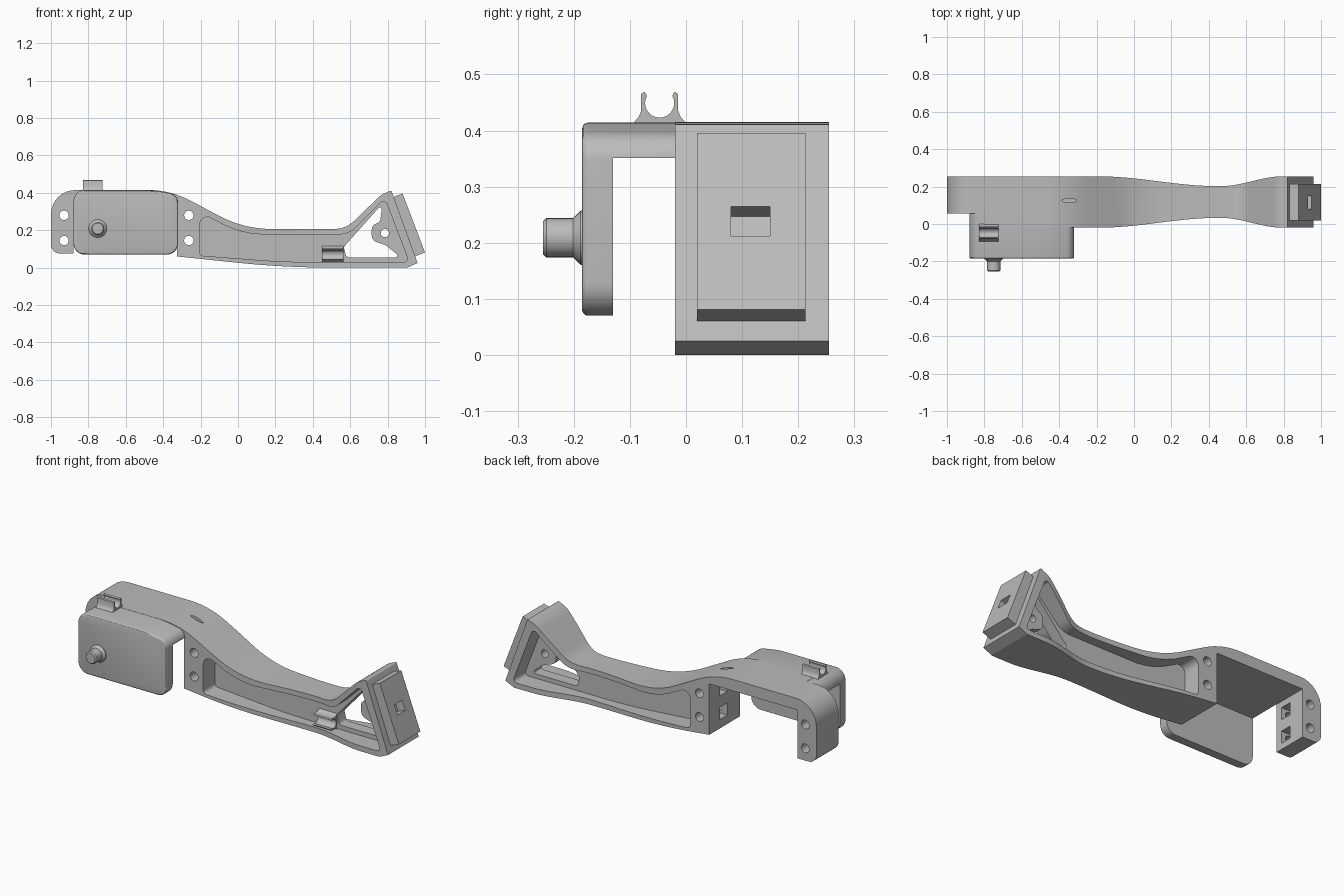
import bpy, bmesh, math
from mathutils import Vector

cube = bpy.data.objects.get("Cube")
if cube:
    bpy.data.objects.remove(cube, do_unlink=True)

grey = bpy.data.materials.new("plain grey")
grey.use_nodes = True
GREY = (0.5, 0.5, 0.5, 1)
grey.diffuse_color = GREY
for node in grey.node_tree.nodes:
    if node.type == 'BSDF_PRINCIPLED':
        node.inputs["Base Color"].default_value = GREY


def rounded(corners, steps=8):
    """Outline with an arc of the given radius at each (a, b, radius) corner."""
    out = []
    for i, (a, b, r) in enumerate(corners):
        p = Vector((a, b))
        to_prev = Vector(corners[i - 1][:2]) - p
        to_next = Vector(corners[(i + 1) % len(corners)][:2]) - p
        half = to_prev.angle(to_next) / 2
        if r <= 0 or half > 1.565:
            out.append(p)
            continue
        t = min(r / math.tan(half), 0.47 * min(to_prev.length, to_next.length))
        r = t * math.tan(half)
        d0, d1 = to_prev.normalized(), to_next.normalized()
        centre = p + (d0 + d1).normalized() * (r / math.sin(half))
        start, end = p + d0 * t - centre, p + d1 * t - centre
        sweep = start.angle(end)
        for k in range(steps + 1):
            f = k / steps
            out.append(centre + (start * math.sin((1 - f) * sweep)
                                 + end * math.sin(f * sweep)) / math.sin(sweep))
    return out


def circle(a, b, r, n=24):
    return [(a + r * math.cos(2 * math.pi * k / n),
             b + r * math.sin(2 * math.pi * k / n)) for k in range(n)]


def rect(a0, a1, b0, b1):
    return [(a0, b0), (a1, b0), (a1, b1), (a0, b1)]


def add_object(name, bm):
    bmesh.ops.recalc_face_normals(bm, faces=bm.faces)
    mesh = bpy.data.meshes.new(name)
    bm.to_mesh(mesh)
    bm.free()
    obj = bpy.data.objects.new(name, mesh)
    bpy.context.collection.objects.link(obj)
    return obj


def prism(name, outline, axis, lo, hi, front_bevel=0):
    """Extrude an outline along one axis from lo to hi."""
    place = {'x': lambda a, b: (lo, a, b),
             'y': lambda a, b: (a, lo, b),
             'z': lambda a, b: (a, b, lo)}[axis]
    bm = bmesh.new()
    face = bm.faces.new([bm.verts.new(place(*p)) for p in outline])
    rim = list(face.edges)
    grown = bmesh.ops.extrude_face_region(bm, geom=[face], use_keep_orig=True)["geom"]
    step = Vector([hi - lo if c == axis else 0 for c in 'xyz'])
    bmesh.ops.translate(bm, vec=step, verts=[g for g in grown if isinstance(g, bmesh.types.BMVert)])
    bmesh.ops.recalc_face_normals(bm, faces=bm.faces)
    if front_bevel:
        bmesh.ops.bevel(bm, geom=rim, offset=front_bevel, segments=3,
                        profile=0.5, affect='EDGES')
    return add_object(name, bm)


def combine(obj, tool, operation='DIFFERENCE'):
    mod = obj.modifiers.new("shape", 'BOOLEAN')
    mod.operation, mod.solver, mod.object = operation, 'EXACT', tool
    bpy.context.view_layer.objects.active = obj
    bpy.ops.object.modifier_apply(modifier=mod.name)
    bpy.data.objects.remove(tool, do_unlink=True)


def cut(obj, outline, axis, lo, hi):
    combine(obj, prism("cutter", outline, axis, lo, hi))


# Arm body: side silhouette crossed with the waisted plan
silhouette = rounded([
    (-1, 0.415, 0.13), (-0.36, 0.415, 0.48), (0.03, 0.207, 0.6),
    (0.577, 0.207, 0.15), (0.765, 0.39, 0.15), (0.82, 0.413, 0.006),
    (0.96, 0.025, 0), (0.905, 0, 0.03), (0.25, 0, 5), (-0.325, 0.06, 0),
    (-0.325, 0.35, 0), (-0.88, 0.35, 0), (-0.88, 0.075, 0), (-1, 0.075, 0.05)])
arm_body = prism("arm_body", silhouette, 'y', -0.4, 0.4)

MID = 0.1175


def half_width(x):
    f = (x - 0.46) / (0.66 if x < 0.46 else 0.34)
    return 0.111 - 0.0265 * math.cos(math.pi * max(-1, min(1, f)))


xs = [-0.2 + k / 40 for k in range(41)] + [1.1]
plan = [(-1.1, MID + 0.1375)] + [(x, MID + half_width(x)) for x in xs]
plan += [(x, MID - half_width(x)) for x in reversed(xs)]
plan += [(-0.8, MID - 0.1375), (-0.8, 0.055), (-1.1, 0.055)]
combine(arm_body, prism("plan", plan, 'z', -0.2, 0.7), 'INTERSECT')

# Pockets on both sides leave a thin central web
pocket = rounded([
    (-0.205, 0.065, 0.02), (-0.205, 0.297, 0.04), (0.02, 0.178, 0.6),
    (0.592, 0.178, 0.12), (0.785, 0.37, 0.02), (0.915, 0.03, 0.02), (0.25, 0.03, 4)])
WEB_FRONT, WEB_BACK = 0.085, 0.15
cut(arm_body, pocket, 'y', -0.3, WEB_FRONT)
cut(arm_body, pocket, 'y', WEB_BACK, 0.5)

# Triangular window around the drilled boss
window = rounded([
    (0.565, 0.11, 0.02), (0.58, 0.055, 0.02), (0.87, 0.055, 0.01),
    (0.79, 0.12, 0.04), (0.715, 0.145, 0.04), (0.715, 0.225, 0.04),
    (0.76, 0.245, 0.03), (0.772, 0.342, 0.01)])
cut(arm_body, window, 'y', -0.3, 0.5)
cut(arm_body, circle(0.785, 0.185, 0.022), 'y', -0.3, 0.5)

# Bolt holes with nut traps opening into the gap
for z in (0.28, 0.145):
    for x, x0, x1 in ((-0.93, -0.965, -0.86), (-0.263, -0.345, -0.23)):
        cut(arm_body, circle(x, z, 0.025), 'y', -0.3, 0.5)
        cut(arm_body, rect(x0, x1, z - 0.035, z + 0.035), 'y', 0.092, 0.157)

# Small lens-shaped slot on the top
slot = [(-0.346 + 0.04 * math.cos(a), 0.125 + 0.01 * math.sin(a))
        for a in (2 * math.pi * k / 16 for k in range(16))]
cut(arm_body, slot, 'z', 0.36, 0.5)

# Front cover: rounded plate joined to the top
cover = rounded([
    (-0.88, 0.07, 0.06), (-0.88, 0.414, 0.06), (-0.46, 0.414, 0.4),
    (-0.32, 0.39, 0.05), (-0.32, 0.07, 0.06)])
front_cover = prism("front_cover", cover, 'y', -0.185, 0.06, front_bevel=0.01)
cut(front_cover, rect(-1, -0.2, 0, 0.351), 'y', -0.13, 0.2)

# Knob on the cover
bm = bmesh.new()
profile = [(0, -0.18), (0.049, -0.18), (0.048, -0.188), (0.035, -0.201),
           (0.035, -0.249), (0.029, -0.255), (0, -0.255)]
ring = [bm.verts.new((-0.75 + r, y, 0.209)) for r, y in profile]
edges = [bm.edges.new(pair) for pair in zip(ring, ring[1:])]
bmesh.ops.spin(bm, geom=ring + edges, cent=(-0.75, 0, 0.209), axis=(0, 1, 0),
               angle=2 * math.pi, steps=32)
bmesh.ops.remove_doubles(bm, verts=bm.verts, dist=0.0001)
knob = add_object("knob", bm)

# Tilted end pad with a rectangular socket
end_pad = prism("end_pad", [(0.82, 0.374), (0.88, 0.396), (1, 0.081), (0.94, 0.058)],
                'y', 0.02, 0.213)
cut(end_pad, [(0.883, 0.247), (0.903, 0.194), (0.969, 0.219), (0.949, 0.272)],
    'y', 0.08, 0.15)

# Cable clips: open ring on a flared foot
side = [(-0.048, -0.003), (-0.037, 0.01), (-0.033, 0.02), (-0.033, 0.05),
        (-0.027, 0.054), (-0.024, 0.05)]
arc = [(0.026 * math.cos(a), 0.034 + 0.026 * math.sin(a))
       for a in (math.radians(150 + 15 * k) for k in range(17))]
clip = side + arc + [(-u, v) for u, v in reversed(side)]
top_clip = prism("top_clip", [(u - 0.047, 0.415 + v) for u, v in clip],
                 'x', -0.83, -0.725)
web_clip = prism("web_clip", [(WEB_FRONT - v, 0.07 + u) for u, v in clip],
                 'x', 0.45, 0.565)

# Finish
for obj in (arm_body, front_cover, knob, end_pad, top_clip, web_clip):
    obj.data.materials.clear()
    obj.data.materials.append(grey)
    bpy.ops.object.select_all(action='DESELECT')
    obj.select_set(True)
    bpy.context.view_layer.objects.active = obj
    bpy.ops.object.shade_smooth_by_angle(angle=math.radians(30))
